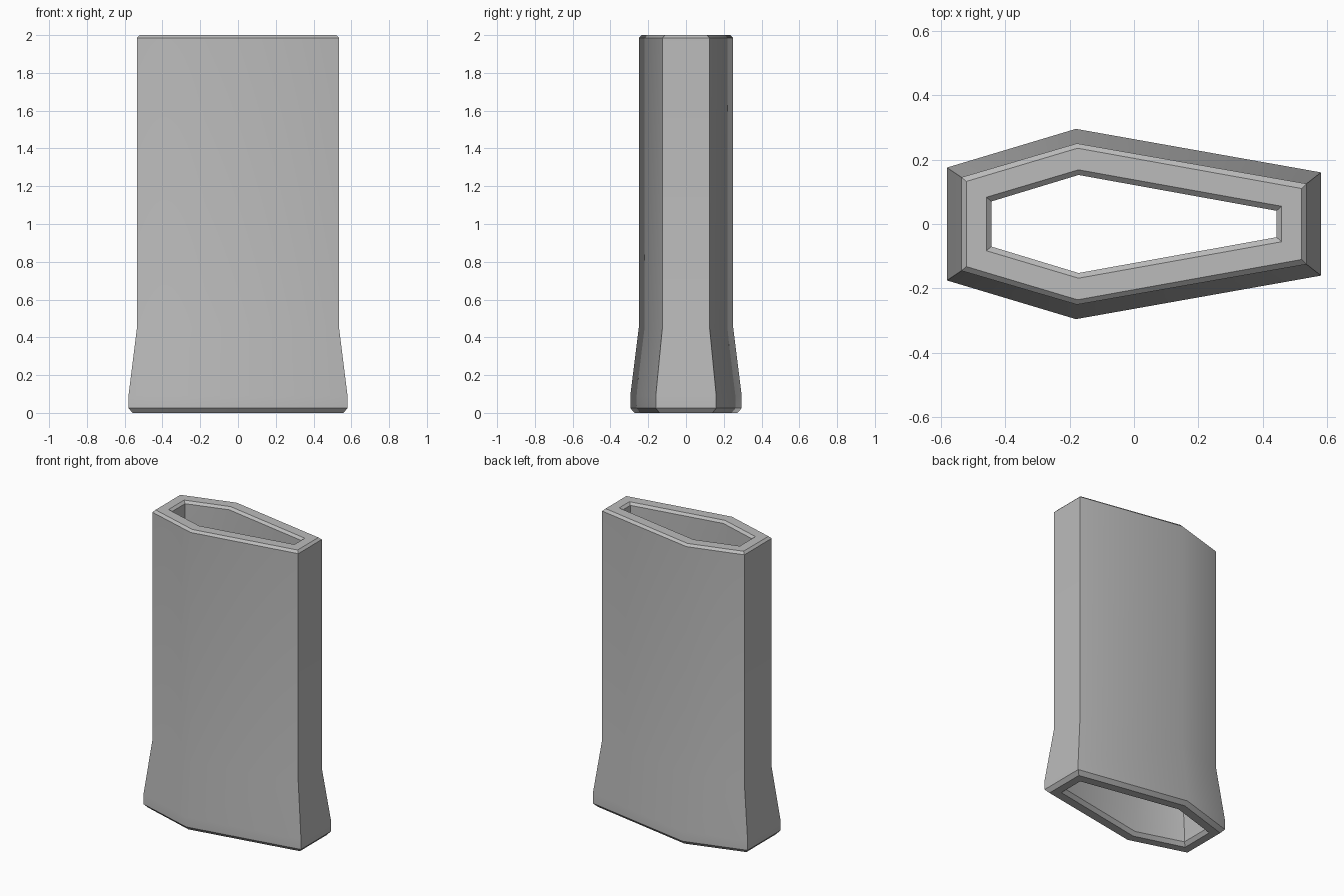
import bpy, bmesh

if "Cube" in bpy.data.objects:
    bpy.data.objects.remove(bpy.data.objects["Cube"])

# One colour for the whole sleeve
grey = bpy.data.materials.new("mid_grey")
grey.diffuse_color = (0.5, 0.5, 0.5, 1)
grey.use_nodes = True
grey.node_tree.nodes["Principled BSDF"].inputs["Base Color"].default_value = grey.diffuse_color

# Each ring: z, end x, left half depth, peak x, peak half depth, right half depth
RINGS = [
    # outer skin from the base up
    (0.000, 0.558, 0.156, -0.178, 0.272, 0.140),
    (0.025, 0.580, 0.175, -0.180, 0.295, 0.160),
    (0.090, 0.580, 0.175, -0.180, 0.295, 0.160),
    (0.450, 0.535, 0.145, -0.177, 0.250, 0.125),
    (1.985, 0.535, 0.145, -0.177, 0.250, 0.125),
    (2.000, 0.520, 0.132, -0.175, 0.235, 0.110),
    # rim and inner skin back down
    (2.000, 0.458, 0.083, -0.172, 0.168, 0.055),
    (1.985, 0.442, 0.070, -0.172, 0.152, 0.041),
    (0.450, 0.442, 0.070, -0.172, 0.152, 0.041),
    (0.090, 0.487, 0.100, -0.174, 0.197, 0.074),
    (0.025, 0.487, 0.100, -0.174, 0.197, 0.074),
    (0.000, 0.505, 0.115, -0.175, 0.215, 0.090),
]


def ring_points(z, x, left, peak_x, peak, right):
    """Six-sided section, mirrored front to back."""
    front = [(-x, -left, z), (peak_x, -peak, z), (x, -right, z)]
    return front + [(a, -b, c) for a, b, c in reversed(front)]


# Hollow sleeve: bridge the closed sequence of rings
bm = bmesh.new()
rings = [[bm.verts.new(p) for p in ring_points(*r)] for r in RINGS]
for i, low in enumerate(rings):
    high = rings[(i + 1) % len(rings)]
    for j in range(6):
        k = (j + 1) % 6
        bm.faces.new((low[j], low[k], high[k], high[j]))
bmesh.ops.recalc_face_normals(bm, faces=bm.faces)

mesh = bpy.data.meshes.new("hollow_sleeve")
bm.to_mesh(mesh)
bm.free()
mesh.materials.append(grey)
sleeve = bpy.data.objects.new("hollow_sleeve", mesh)
bpy.context.collection.objects.link(sleeve)

# Soft crease on the broad sides, sharp corners and chamfers
bpy.context.view_layer.objects.active = sleeve
sleeve.select_set(True)
bpy.ops.object.shade_smooth_by_angle(angle=0.5236)
